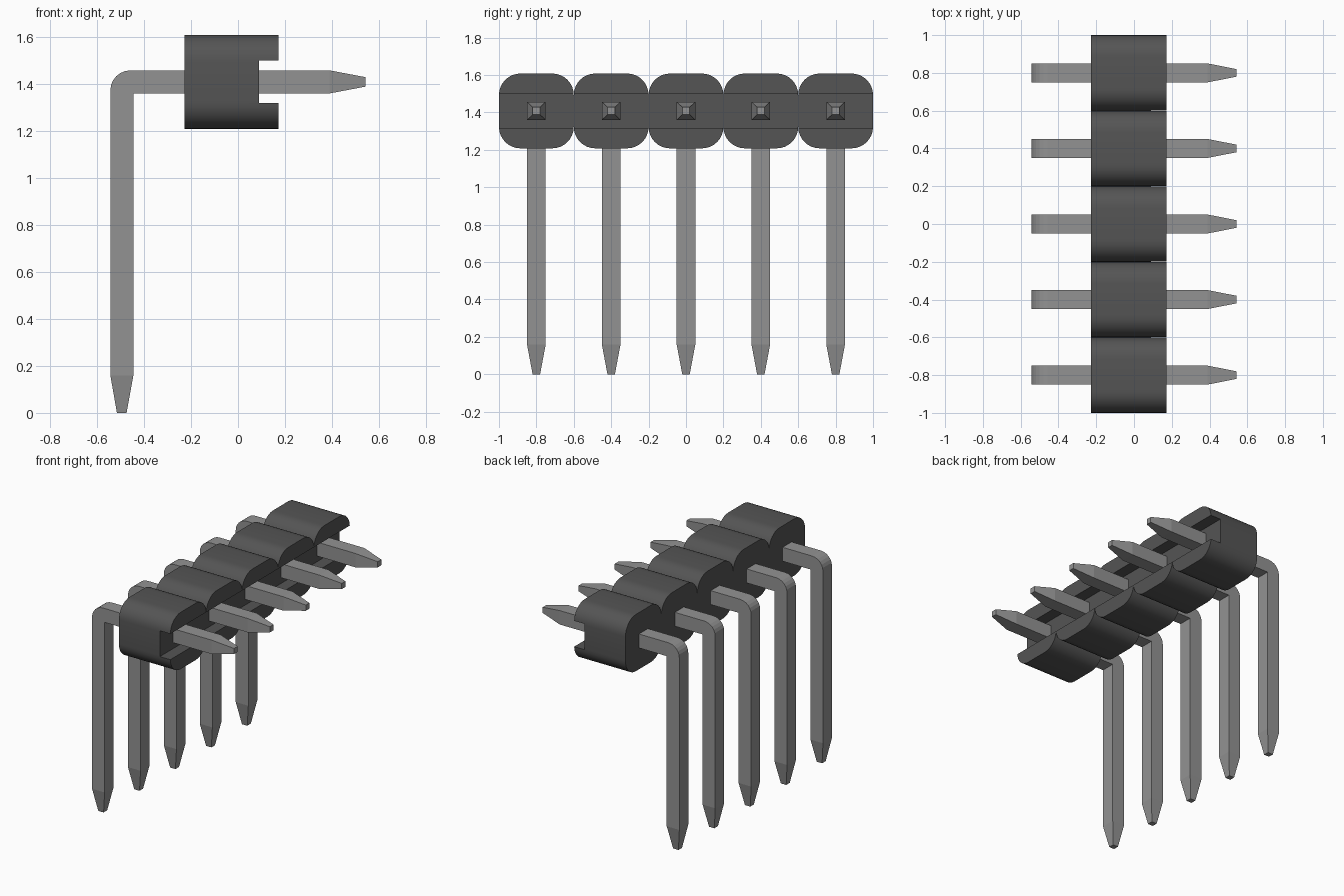
import bpy, bmesh, math

cube = bpy.data.objects.get("Cube")
if cube:
    bpy.data.objects.remove(cube, do_unlink=True)

COUNT, PITCH = 5, 0.4
CENTRES = [(i - (COUNT - 1) / 2) * PITCH for i in range(COUNT)]


def material(name, value):
    mat = bpy.data.materials.new(name)
    mat.use_nodes = True
    colour = (value, value, value, 1)
    mat.diffuse_color = colour
    mat.node_tree.nodes["Principled BSDF"].inputs["Base Color"].default_value = colour
    return mat


def finish(bm, name, mat):
    bmesh.ops.remove_doubles(bm, verts=bm.verts, dist=1e-5)
    bmesh.ops.recalc_face_normals(bm, faces=bm.faces)
    mesh = bpy.data.meshes.new(name)
    bm.to_mesh(mesh)
    bm.free()
    mesh.materials.append(mat)
    obj = bpy.data.objects.new(name, mesh)
    bpy.context.collection.objects.link(obj)
    return obj


plastic = material("dark grey plastic", 0.09)
metal = material("grey metal", 0.29)

# Housing: scalloped outline of five rounded cells, extruded along x
X0, X1, Z0, Z1, R, STEPS = -0.228, 0.172, 1.208, 1.608, 0.115, 8


def scallops(z_edge, sign):
    points = []
    for c in CENTRES:
        for side in (-1, 1):
            for k in range(STEPS + 1):
                a = math.pi / 2 * k / STEPS
                if side > 0:
                    a = math.pi / 2 - a
                y = c + side * (PITCH / 2 - R + R * math.cos(a))
                p = (round(y, 5), round(z_edge - sign * R * (1 - math.sin(a)), 5))
                if not points or p != points[-1]:
                    points.append(p)
    return points


outline = scallops(Z1, 1) + scallops(Z0, -1)[::-1]
bm = bmesh.new()
base = bm.faces.new([bm.verts.new((X0, y, z)) for y, z in outline])
ext = bmesh.ops.extrude_face_region(bm, geom=[base], use_keep_orig=True)
bmesh.ops.translate(bm, vec=(X1 - X0, 0, 0),
                    verts=[g for g in ext["geom"] if isinstance(g, bmesh.types.BMVert)])
housing = finish(bm, "housing", plastic)

# Long slot in the mating side of the housing
bm = bmesh.new()
bmesh.ops.create_cube(bm, size=1)
for v in bm.verts:
    v.co = (0.19 + v.co.x * 0.2, v.co.y * 2.4, 1.409 + v.co.z * 0.182)
cutter = finish(bm, "slot_cutter", plastic)
cutter.hide_render = True
cut = housing.modifiers.new("slot", "BOOLEAN")
cut.operation, cut.solver, cut.object = "DIFFERENCE", "EXACT", cutter
bpy.context.view_layer.objects.active = housing
housing.select_set(True)
bpy.ops.object.modifier_apply(modifier=cut.name)
bpy.data.objects.remove(cutter, do_unlink=True)
bpy.ops.object.shade_smooth_by_angle(angle=math.radians(30))
housing.select_set(False)

# Pin: sections of (outer xz, inner xz, half width) swept around the bend
BEND = 0.085
XO, XI, ZO, ZI = -0.543, -0.445, 1.457, 1.359
sections = [((-0.515, 0), (-0.474, 0), 0.02), ((XO, 0.16), (XI, 0.16), 0.05)]
for k in range(7):
    a = math.pi / 2 * k / 6
    outer = (XO + BEND * (1 - math.cos(a)), ZO - BEND * (1 - math.sin(a)))
    sections.append((outer, (XI, ZI), 0.05))
sections += [((0.39, ZO), (0.39, ZI), 0.05), ((0.543, 1.428), (0.543, 1.388), 0.02)]


def make_pin(y, name):
    bm = bmesh.new()
    rings = []
    for (ox, oz), (ix, iz), w in sections:
        corners = [(ox, y - w, oz), (ox, y + w, oz), (ix, y + w, iz), (ix, y - w, iz)]
        rings.append([bm.verts.new(c) for c in corners])
    for a, b in zip(rings, rings[1:]):
        for i in range(4):
            j = (i + 1) % 4
            bm.faces.new((a[i], a[j], b[j], b[i]))
    bm.faces.new(rings[0])
    bm.faces.new(rings[-1])
    finish(bm, name, metal)


for n, y in enumerate(CENTRES):
    make_pin(y, f"pin_{n + 1}")
